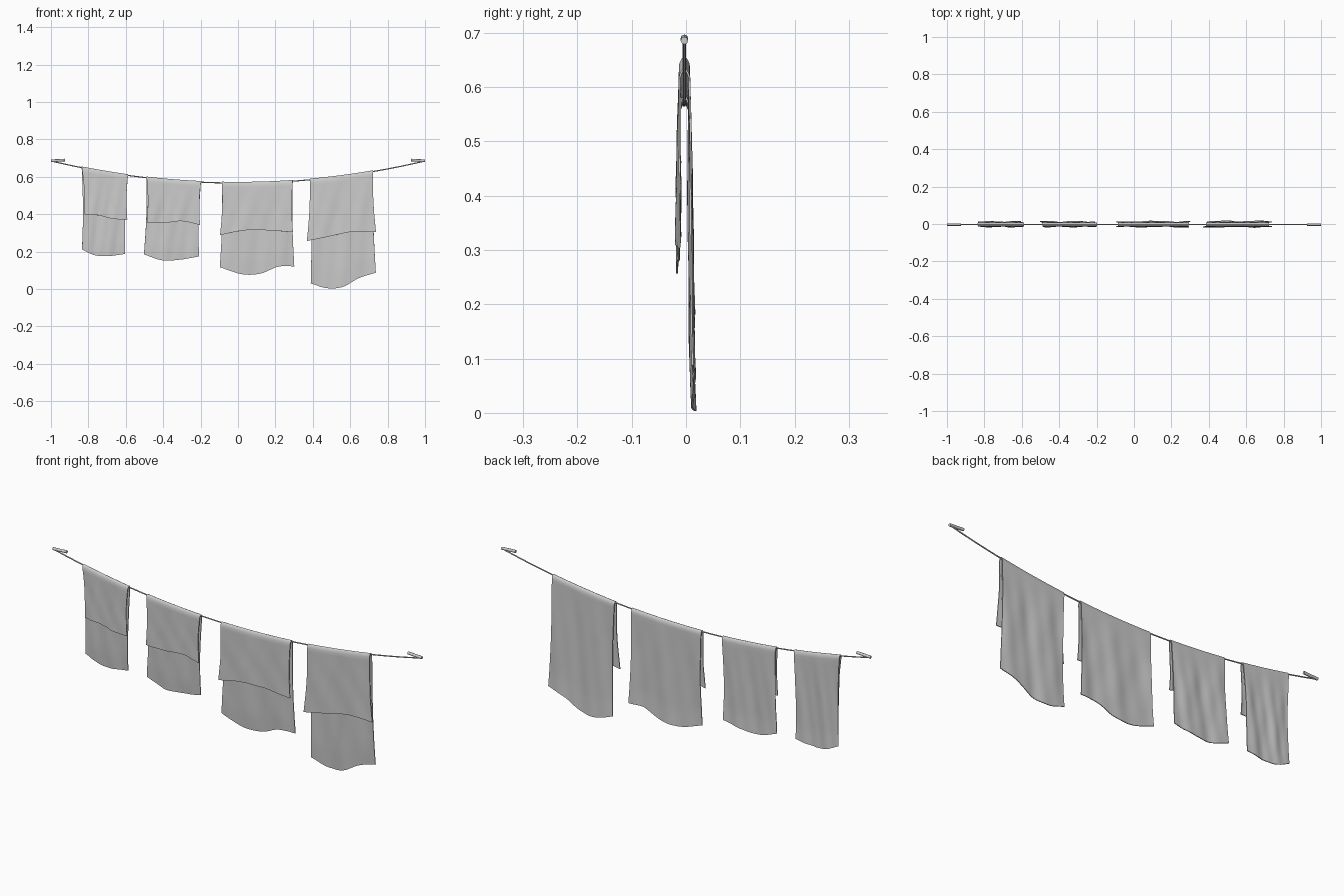
import bpy, bmesh, math
from mathutils import Vector

if "Cube" in bpy.data.objects:
    bpy.data.objects.remove(bpy.data.objects["Cube"])

CY = -0.003  # depth of the rope line


def rope_z(x):
    return 0.567 + 0.118 * x * x


def spline(pts, u):
    """Catmull-Rom through a few (x, z) points, u in 0..1."""
    n = len(pts) - 1
    i = min(int(u * n), n - 1)
    t = u * n - i
    p1, p2 = Vector(pts[i]), Vector(pts[i + 1])
    p0 = Vector(pts[i - 1]) if i > 0 else 2 * p1 - p2
    p3 = Vector(pts[i + 2]) if i + 2 <= n else 2 * p2 - p1
    return 0.5 * (2 * p1 + (p2 - p0) * t + (2 * p0 - 5 * p1 + 4 * p2 - p3) * t * t
                  + (3 * p1 - p0 - 3 * p2 + p3) * t ** 3)


# Hanging rope
cu = bpy.data.curves.new("rope", 'CURVE')
cu.dimensions = '3D'
cu.bevel_depth = 0.003
cu.bevel_resolution = 2
cu.use_fill_caps = True
sp = cu.splines.new('POLY')
sp.points.add(32)
for i, p in enumerate(sp.points):
    x = -0.995 + 1.99 * i / 32
    p.co = (x, CY, rope_z(x), 1)
bpy.context.collection.objects.link(bpy.data.objects.new("rope", cu))

# Pegs that hold the rope ends
for name, s in (("left_peg", -1), ("right_peg", 1)):
    d = Vector((0.075, 0, -s * 0.004))
    bpy.ops.mesh.primitive_cylinder_add(vertices=8, radius=0.007, depth=d.length,
                                        location=(s * 0.9622, CY, 0.688))
    peg = bpy.context.object
    peg.name = name
    peg.rotation_euler = d.to_track_quat('Z', 'Y').to_euler()
    bpy.ops.object.shade_smooth_by_angle(angle=math.radians(50))


def make_cloth(name, x0, x1, front, back, seed):
    """Cloth folded over the rope; front and back are its hem outlines."""
    nu, nv = 36, 26
    bm = bmesh.new()
    rows = []
    for k in range(-nv, nv + 1):
        hem, side = (front, -1) if k < 0 else (back, 1)
        f = (abs(k) / nv) ** 2 * 0.6 + abs(k) / nv * 0.4 if abs(k) > 4 else 0
        if f == 0:
            f = 0.041 * (abs(k) / 4) ** 2 * 1.15   # dense rows round the fold
        row = []
        for i in range(nu + 1):
            u = i / nu
            h = spline(hem, u)
            xt = x0 + (x1 - x0) * u
            top = rope_z(xt) + 0.0045
            bow = 0.006 * math.sin(math.pi * f) * (1 - 2 * u)
            x = xt + (h.x - xt) * f + bow
            z = top + (h.y - top) * f
            d = top - z
            half = 0.0085 * math.sqrt(min(1, d / 0.014)) + 0.011 * d
            # hanging folds and small creases, growing towards the hem
            w = min(1, d / 0.18)
            fold = 0.0022 * math.sin(11 * u + 2.3 * seed + side + 1.2 * f)
            fold += 0.0010 * math.sin(25 * u + 5 * f + 1.7 * seed)
            fold += 0.0007 * math.sin(9 * f - 16 * u + seed * side)
            flare = 0.0025 * max(0, f - 0.85) / 0.15 if side > 0 else 0
            row.append(bm.verts.new((x, CY + side * half + fold * w + flare, z)))
        rows.append(row)
    for a, b in zip(rows, rows[1:]):
        for i in range(nu):
            bm.faces.new((a[i], a[i + 1], b[i + 1], b[i]))
    bmesh.ops.recalc_face_normals(bm, faces=bm.faces)
    me = bpy.data.meshes.new(name)
    bm.to_mesh(me)
    bm.free()
    ob = bpy.data.objects.new(name, me)
    bpy.context.collection.objects.link(ob)
    sol = ob.modifiers.new("thickness", 'SOLIDIFY')
    sol.thickness = 0.0035
    sol.offset = 0
    bpy.ops.object.select_all(action='DESELECT')
    ob.select_set(True)
    bpy.context.view_layer.objects.active = ob
    bpy.ops.object.modifier_apply(modifier=sol.name)
    bpy.ops.object.shade_smooth_by_angle(angle=math.radians(40))


# Four cloths, left to right
make_cloth("cloth_1", -0.836, -0.588,
           [(-.820, .400), (-.745, .394), (-.670, .376), (-.592, .371)],
           [(-.834, .212), (-.765, .181), (-.690, .177), (-.604, .188)], 1)
make_cloth("cloth_2", -0.489, -0.198,
           [(-.487, .357), (-.392, .354), (-.300, .363), (-.203, .343)],
           [(-.503, .186), (-.405, .154), (-.305, .158), (-.209, .175)], 2)
make_cloth("cloth_3", -0.086, 0.293,
           [(-.096, .289), (.035, .314), (.165, .314), (.294, .304)],
           [(-.097, .117), (.020, .080), (.120, .083), (.215, .120), (.301, .122)], 3)
make_cloth("cloth_4", 0.384, 0.722,
           [(.368, .257), (.490, .282), (.620, .308), (.738, .304)],
           [(.389, .031), (.475, .005), (.560, .012), (.645, .058), (.737, .088)], 4)
